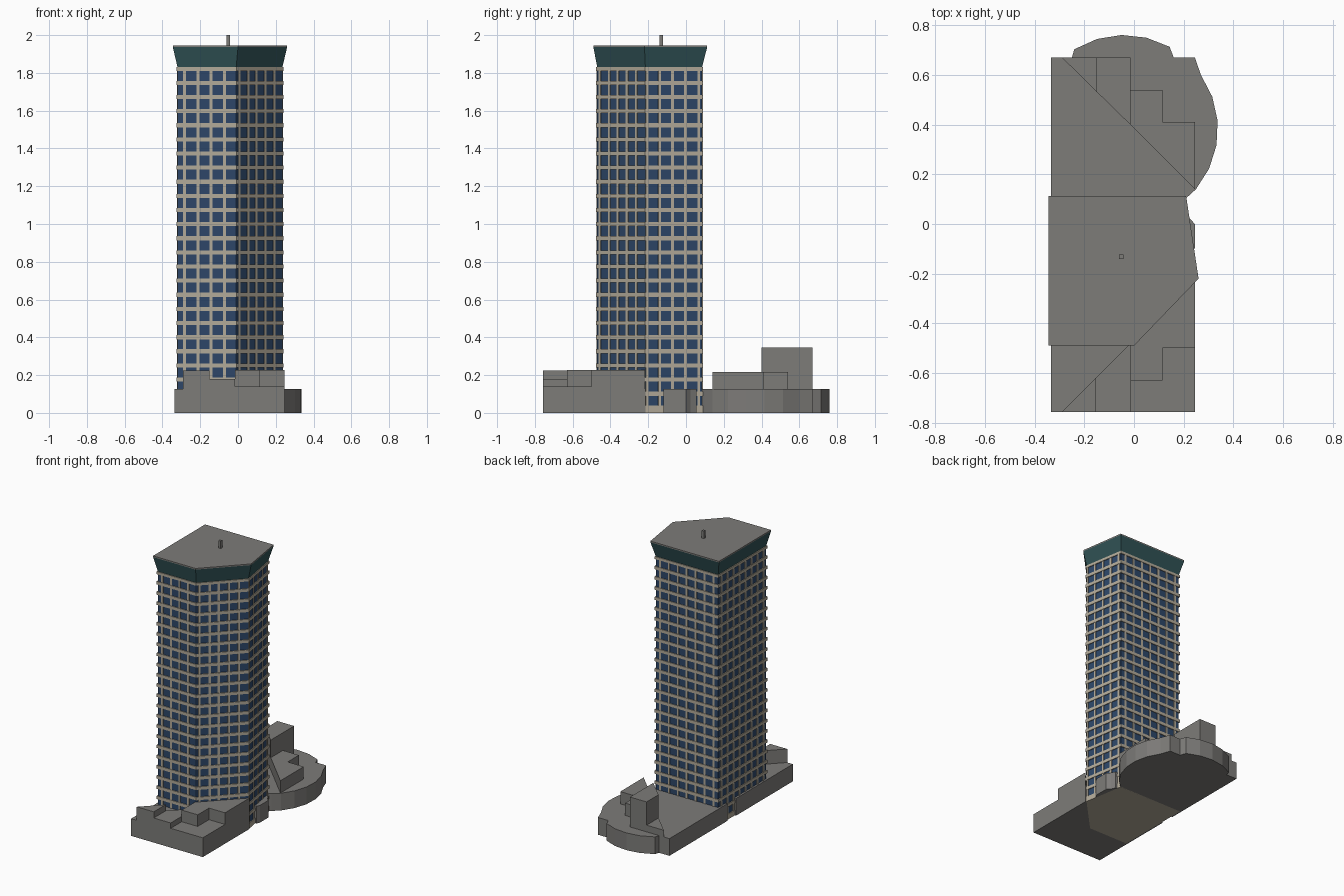
import bpy, math
from mathutils import Vector

if "Cube" in bpy.data.objects:
    bpy.data.objects.remove(bpy.data.objects["Cube"])


def material(name, rgb):
    m = bpy.data.materials.new(name)
    m.diffuse_color = (*rgb, 1)
    m.use_nodes = True
    m.node_tree.nodes["Principled BSDF"].inputs["Base Color"].default_value = m.diffuse_color
    return m


GREY = material("concrete grey", (0.205, 0.2, 0.19))
BEIGE = material("beige frame", (0.45, 0.405, 0.32))
BLUE = material("blue glass", (0.026, 0.062, 0.14))
TEAL = material("teal crown", (0.03, 0.085, 0.092))


def loft(name, low, high, z0, z1, mat):
    """Solid between two outlines with matching points (counter-clockwise)."""
    n = len(low)
    verts = [(x, y, z0) for x, y in low] + [(x, y, z1) for x, y in high]
    faces = [list(range(n))[::-1], list(range(n, 2 * n))]
    faces += [(i, (i + 1) % n, n + (i + 1) % n, n + i) for i in range(n)]
    me = bpy.data.meshes.new(name)
    me.from_pydata(verts, [], faces)
    me.materials.append(mat)
    ob = bpy.data.objects.new(name, me)
    bpy.context.collection.objects.link(ob)
    return ob


def prism(name, outline, z0, z1, mat=GREY):
    return loft(name, outline, outline, z0, z1, mat)


def offset(outline, d):
    """Grow an outline by d with mitred corners."""
    out = []
    n = len(outline)
    for i in range(n):
        a, b, c = (Vector(outline[(i + k) % n]) for k in (-1, 0, 1))
        u, v = (b - a).normalized(), (c - b).normalized()
        n1, n2 = Vector((u.y, -u.x)), Vector((v.y, -v.x))
        out.append(tuple(b + (n1 + n2) * (d / (1 + n1.dot(n2)))))
    return out


# Tower shaft
tower = [(-0.32, -0.47), (-0.01, -0.47), (0.235, -0.215), (0.185, 0.085), (-0.32, 0.085)]
prism("tower_glass", tower, 0.002, 1.83, BLUE)

# Horizontal floor bands
ledge = offset(tower, 0.006)
for i in range(25):
    z = 1.822 - 0.0748 * i
    z0 = 0 if i == 24 else z - 0.011
    prism("floor_band", ledge, z0, min(z + 0.011, 1.83), BEIGE)

# Vertical mullions, placed by fraction along each wall
fractions = [
    (0.12, 0.35, 0.57, 0.80),
    (0.06, 0.257, 0.43, 0.624, 0.816),
    (0.03, 0.25, 0.477, 0.707, 0.94),
    [(k + 0.5) / 7 for k in range(7)],
    [(k + 0.5) / 8 for k in range(8)],
]
for i, wall in enumerate(fractions):
    a, b = Vector(tower[i]), Vector(tower[(i + 1) % 5])
    u = (b - a).normalized()
    out = Vector((u.y, -u.x)) * 0.004
    for f in wall:
        p = a.lerp(b, f)
        w = u * 0.0075
        prism("mullion", [tuple(q) for q in (p - w + out, p + w + out, p + w - out, p - w - out)],
              0.003, 1.829, BEIGE)

# Flared crown, roof slab and mast
crown = [(-0.345, -0.49), (0.0, -0.49), (0.26, -0.22), (0.21, 0.112), (-0.345, 0.112)]
loft("crown", tower, crown, 1.83, 1.936, TEAL)
prism("roof_slab", crown, 1.936, 1.945)
prism("roof_mast", [(-0.06, -0.14), (-0.042, -0.14), (-0.042, -0.122), (-0.06, -0.122)], 1.94, 2.0)

# South podium
prism("south_podium", [(-0.335, -0.757), (0.245, -0.757), (0.245, -0.215), (0.235, -0.215),
                       (-0.01, -0.47), (-0.32, -0.47), (-0.32, -0.1), (-0.335, -0.1)], 0, 0.126)

# South terraces, stepped along the diagonal
S = -0.757
prism("south_corner_terrace", [(-0.29, S), (-0.152, S), (-0.152, -0.618)], 0.12, 0.225)
prism("south_middle_terrace", [(-0.152, S), (-0.015, S), (-0.015, -0.48), (-0.152, -0.618)], 0.12, 0.18)
prism("south_low_terrace", [(-0.015, S), (0.245, S), (0.245, -0.5), (0.115, -0.5), (0.115, -0.63),
                            (-0.015, -0.63)], 0.12, 0.141)
prism("south_high_terrace", [(-0.015, -0.63), (0.115, -0.63), (0.115, -0.5), (0.245, -0.5),
                             (0.245, -0.217), (-0.015, -0.48)], 0.12, 0.226)

# North podium with a round lobe
def arc(a0, a1, steps, r=0.378, cx=-0.04, cy=0.383):
    angles = [math.radians(a0 + (a1 - a0) * k / steps) for k in range(steps + 1)]
    return [(cx + r * math.cos(t), cy + r * math.sin(t)) for t in angles]


prism("north_podium", [(0.185, 0.085), (0.203, 0.098)] + arc(-40, 35, 5) + [(0.245, 0.67), (0.16, 0.67)]
      + arc(61, 122, 4) + [(-0.25, 0.67), (-0.335, 0.67), (-0.335, 0.0), (-0.32, 0.0), (-0.32, 0.085)],
      0, 0.126)

# North terraces, stepped along the diagonal
prism("north_corner_terrace", [(-0.29, 0.67), (-0.15, 0.532), (-0.15, 0.67)], 0.12, 0.175)
prism("north_tall_block", [(-0.15, 0.532), (-0.015, 0.4), (-0.015, 0.67), (-0.15, 0.67)], 0.12, 0.345)
prism("north_stepped_block", [(-0.015, 0.4), (0.245, 0.14), (0.245, 0.41), (0.115, 0.41),
                              (0.115, 0.54), (-0.015, 0.54)], 0.12, 0.216)

# East entrance pavilion
prism("entrance_pavilion", [(0.215, -0.12), (0.235, -0.12), (0.245, -0.095), (0.245, 0.0),
                            (0.222, 0.025), (0.208, 0.055), (0.185, 0.055)], 0, 0.126)
